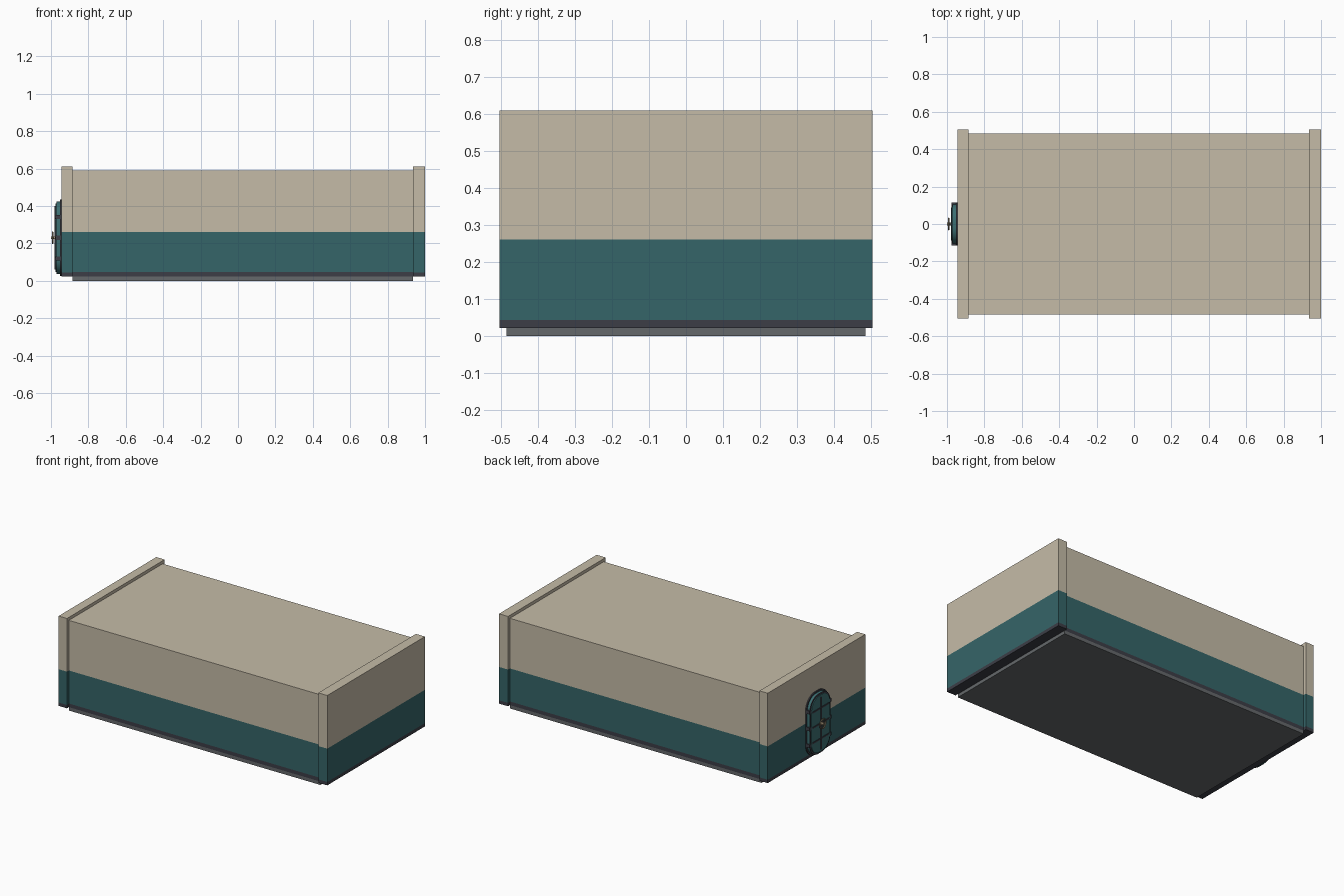
import bpy, bmesh, math
from mathutils import Matrix, Vector

cube = bpy.data.objects.get("Cube")
if cube:
    bpy.data.objects.remove(cube)


def material(name, rgb):
    m = bpy.data.materials.new(name)
    m.use_nodes = True
    m.diffuse_color = (*rgb, 1)
    bsdf = next(n for n in m.node_tree.nodes if n.type == 'BSDF_PRINCIPLED')
    bsdf.inputs["Base Color"].default_value = (*rgb, 1)
    return m


GREY = material("floor grey", (0.13, 0.14, 0.147))
DARK = material("dark skirting", (0.045, 0.048, 0.062))
TEAL = material("wall teal", (0.036, 0.13, 0.14))
TAN = material("wall tan", (0.56, 0.50, 0.39))
DOOR = material("door teal", (0.045, 0.16, 0.17))
BRASS = material("wheel brass", (0.35, 0.28, 0.18))


def finish(name, bm, mats, smooth=False):
    bmesh.ops.recalc_face_normals(bm, faces=bm.faces)
    mesh = bpy.data.meshes.new(name)
    bm.to_mesh(mesh)
    bm.free()
    ob = bpy.data.objects.new(name, mesh)
    bpy.context.collection.objects.link(ob)
    for m in mats:
        mesh.materials.append(m)
    if smooth:
        bpy.ops.object.select_all(action='DESELECT')
        ob.select_set(True)
        bpy.context.view_layer.objects.active = ob
        bpy.ops.object.shade_smooth_by_angle(angle=math.radians(35))
    return ob


def box(name, lo, hi, mats, cuts=()):
    """Box whose colours change at the given heights."""
    lo, hi = Vector(lo), Vector(hi)
    bm = bmesh.new()
    bmesh.ops.create_cube(bm, size=1, matrix=Matrix.Translation((lo + hi) / 2)
                          @ Matrix.Diagonal((*(hi - lo), 1)))
    for z in cuts:
        bmesh.ops.bisect_plane(bm, geom=bm.verts[:] + bm.edges[:] + bm.faces[:],
                               plane_co=(0, 0, z), plane_no=(0, 0, 1))
    for f in bm.faces:
        f.material_index = sum(f.calc_center_median().z > z for z in cuts)
    return finish(name, bm, mats)


DOOR_Z = 0.23


def rounded_plate(name, x0, x1, half_w, half_h, radius, mat):
    """Upright plate with round corners, from x0 out to x1."""
    bm = bmesh.new()
    verts = []
    for i, (sy, sz) in enumerate(((1, 1), (-1, 1), (-1, -1), (1, -1))):
        for k in range(9):
            a = math.pi / 2 * (i + k / 8)
            verts.append(bm.verts.new((x0, sy * (half_w - radius) + radius * math.cos(a),
                                       DOOR_Z + sz * (half_h - radius) + radius * math.sin(a))))
    face = bm.faces.new(verts)
    ext = bmesh.ops.extrude_face_region(bm, geom=[face])
    bmesh.ops.translate(bm, vec=(x1 - x0, 0, 0),
                        verts=[v for v in ext["geom"] if isinstance(v, bmesh.types.BMVert)])
    return finish(name, bm, [mat], True)


def rod(name, centre, radius, length, mat, sides=16, turn=Matrix.Rotation(math.pi / 2, 4, 'Y')):
    bm = bmesh.new()
    bmesh.ops.create_cone(bm, cap_ends=True, segments=sides, radius1=radius, radius2=radius,
                          depth=length, matrix=Matrix.Translation(centre) @ turn)
    return finish(name, bm, [mat], True)


# Main room and the two raised end walls
box("room_body", (-0.885, -0.485, 0), (0.935, 0.485, 0.59),
    [GREY, DARK, TEAL, TAN], (0.022, 0.046, 0.262))
for name, x0, x1 in (("right_end_wall", -0.945, -0.885), ("left_end_wall", 0.935, 1.0)):
    box(name, (x0, -0.505, 0.022), (x1, 0.505, 0.61), [DARK, TEAL, TAN], (0.044, 0.262))

# Door frame, leaf and raised panel
rounded_plate("door_frame", -0.945, -0.952, 0.115, 0.205, 0.095, DARK)
rounded_plate("door_leaf", -0.952, -0.967, 0.106, 0.195, 0.087, DOOR)
rounded_plate("door_rim", -0.967, -0.971, 0.106, 0.195, 0.087, DARK)
rounded_plate("door_panel", -0.971, -0.976, 0.095, 0.184, 0.076, DOOR)

# Stiffening bars
box("vertical_bar", (-0.98, -0.005, 0.06), (-0.974, 0.005, 0.40), [DARK])
for i, dz in enumerate((-0.10, 0, 0.10)):
    z = DOOR_Z + dz
    box(f"cross_bar_{i}", (-0.979, -0.088, z - 0.005), (-0.974, 0.088, z + 0.005), [DARK])

# Latches down both sides
for side in (-1, 1):
    for i, dz in enumerate((-0.11, 0, 0.11)):
        y, z = side * 0.102, DOOR_Z + dz
        box(f"latch_{side}_{i}", (-0.975, y - 0.012, z - 0.011),
            (-0.945, y + 0.012, z + 0.011), [DARK])

# Hand wheel
rod("wheel_shaft", (-0.986, 0, DOOR_Z), 0.008, 0.028, BRASS)
bpy.ops.mesh.primitive_torus_add(major_segments=24, minor_segments=8, major_radius=0.03,
                                 minor_radius=0.004, location=(-0.991, 0, DOOR_Z),
                                 rotation=(0, math.pi / 2, 0))
wheel = bpy.context.object
wheel.name = "wheel_rim"
wheel.data.materials.append(BRASS)
bpy.ops.object.shade_smooth_by_angle()
for i in range(2):
    rod(f"wheel_spoke_{i}", (-0.991, 0, DOOR_Z), 0.003, 0.06, BRASS, 8,
        Matrix.Rotation(math.pi / 2 * i, 4, 'X'))
